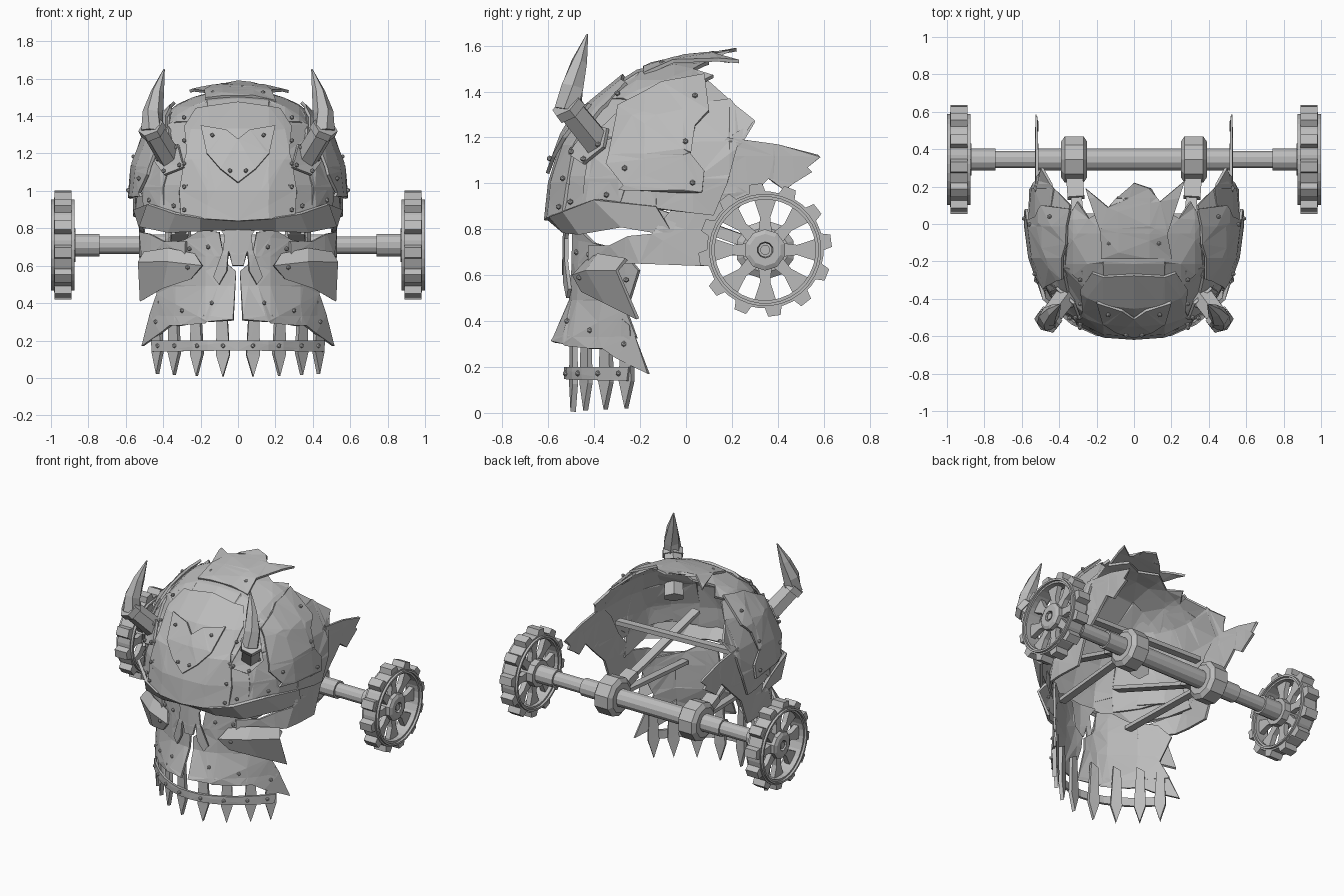
import bpy, bmesh, math, random
from mathutils import Vector, Matrix

random.seed(4)
if "Cube" in bpy.data.objects:
    bpy.data.objects.remove(bpy.data.objects["Cube"], do_unlink=True)

steel = bpy.data.materials.new("grey steel")
steel.use_nodes = True
steel.diffuse_color = (.5, .5, .5, 1)
steel.node_tree.nodes["Principled BSDF"].inputs["Base Color"].default_value = (.5, .5, .5, 1)

CENTRE = Vector((0, .05, .95))
POWER = 2.3


def finish(bm, name, mirror=True, thick=0):
    """Turn a bmesh into an object, optionally mirrored and thickened."""
    bmesh.ops.recalc_face_normals(bm, faces=bm.faces[:])
    if thick and sum(f.normal.dot(f.calc_center_median() - CENTRE) for f in bm.faces) < 0:
        bmesh.ops.reverse_faces(bm, faces=bm.faces[:])
    mesh = bpy.data.meshes.new(name)
    bm.to_mesh(mesh)
    bm.free()
    mesh.materials.append(steel)
    obj = bpy.data.objects.new(name, mesh)
    bpy.context.collection.objects.link(obj)
    if mirror:
        obj.modifiers.new("mirror", 'MIRROR')
    if thick:
        mod = obj.modifiers.new("thickness", 'SOLIDIFY')
        mod.thickness = thick
        mod.offset = 0
    return obj


def skull(axis, lift=0):
    """Surface of the cranium, solved for the missing axis; the brow leans back with height."""
    def place(u, v, extra=0):
        p = [u, v]
        p.insert(axis, 0)
        height = 1.42 if axis == 2 else p[2]
        size = (.555, .66 - .15 * max(0, height - .85), .58)
        total = 0
        for i in range(3):
            d = p[i] - CENTRE[i]
            if i != axis and not (i == 1 and d > 0):
                total += abs(d / size[i]) ** POWER
        reach = size[axis] * max(1 - total, .02) ** (1 / POWER)
        p[axis] = CENTRE[axis] + (-reach if axis == 1 else reach)
        p = Vector(p)
        out = p - CENTRE
        out.y = min(out.y, 0)
        return p + out.normalized() * (lift + extra)
    return place


def jaw(lift=0, flare=0):
    """Curved surface of the lower face."""
    def place(x, z, extra=0):
        y = -.5 + 1.3 * x * x - flare * max(0, .5 - z) * max(0, 1 - 2 * abs(x))
        return Vector((x, y - lift - extra, z))
    return place


def wing(y, z, extra=0):
    """Upright side wall that curls in along the cheek."""
    return Vector((min(.52, .03 + math.sqrt(max(0, y + .5) / 1.3)) + extra, y, z))


def crest(x, y, extra=0):
    return skull(2, .01 + (y + .18) * .1)(x, y, extra)


def plate(name, outline, place, step=.16, thick=.016, mirror=True, rough=.004):
    """Cut an outline into facets and bend it onto a surface."""
    bm = bmesh.new()
    bm.faces.new([bm.verts.new((u, v, 0)) for u, v in outline])
    bmesh.ops.triangulate(bm, faces=bm.faces[:])
    for axis in (0, 1):
        values = [p[axis] for p in outline]
        cut = min(values) + step
        while cut < max(values) - step / 3:
            co, no = Vector(), Vector()
            co[axis], no[axis] = cut, 1
            bmesh.ops.bisect_plane(bm, geom=bm.verts[:] + bm.edges[:] + bm.faces[:],
                                   plane_co=co, plane_no=no)
            cut += step
    for v in bm.verts:
        v.co = place(v.co.x, v.co.y, random.uniform(-rough, rough))
    bmesh.ops.triangulate(bm, faces=bm.faces[:])
    return finish(bm, name, mirror, thick)


def loft(name, rows, thick=.016):
    """Join neighbouring rows of points with faces."""
    bm = bmesh.new()
    grid = [[bm.verts.new(p) for p in row] for row in rows]
    for a, b in zip(grid, grid[1:]):
        for i in range(len(a) - 1):
            bm.faces.new((a[i], a[i + 1], b[i + 1], b[i]))
    return finish(bm, name, True, thick)


def tube(bm, path, sides, axis=None, closed=False):
    """Rings of given radius along a path of (point, radius)."""
    points = [Vector(p) for p, r in path]
    rings = []
    for i, (p, r) in enumerate(path):
        along = axis or points[min(i + 1, len(path) - 1)] - points[max(i - 1, 0)]
        turn = Vector(along).to_track_quat('Z', 'Y')
        angles = [math.tau * (k + .5) / sides for k in range(sides)]
        rings.append([bm.verts.new(points[i] + turn @ Vector((math.cos(a) * r, math.sin(a) * r, 0)))
                      for a in angles])
    pairs = list(zip(rings, rings[1:]))
    if closed:
        pairs.append((rings[-1], rings[0]))
    else:
        bm.faces.new(rings[0])
        bm.faces.new(rings[-1])
    for a, b in pairs:
        for k in range(sides):
            n = (k + 1) % sides
            bm.faces.new((a[k], a[n], b[n], b[k]))


def spike(name, path):
    bm = bmesh.new()
    tube(bm, path, 6)
    return finish(bm, name)


def turned(name, profile, sides, closed=False, mirror=True):
    """Part turned around the axle line from (x, radius) pairs."""
    bm = bmesh.new()
    tube(bm, [((x, HUB.y, HUB.z), r) for x, r in profile], sides, (1, 0, 0), closed)
    return finish(bm, name, mirror)


def bar(name, a, b, width, depth, mirror=True):
    a, b = Vector(a), Vector(b)
    bm = bmesh.new()
    turn = (b - a).to_track_quat('Y', 'Z').to_matrix().to_4x4()
    scale = Matrix.Diagonal((width, (b - a).length, depth, 1))
    bmesh.ops.create_cube(bm, size=1, matrix=Matrix.Translation((a + b) / 2) @ turn @ scale)
    return finish(bm, name, mirror)


def radial(name, count, outline, x0, x1, phase=0):
    """Repeat a (side, radius) outline around the axle between two x planes."""
    bm = bmesh.new()
    for k in range(count):
        spin = Matrix.Translation(HUB) @ Matrix.Rotation(math.tau * k / count + phase, 4, 'X')
        ends = [[bm.verts.new(spin @ Vector((x, s, r))) for s, r in outline] for x in (x0, x1)]
        for ring in ends:
            bm.faces.new(ring)
        for i in range(len(outline)):
            j = (i + 1) % len(outline)
            bm.faces.new((ends[0][i], ends[0][j], ends[1][j], ends[1][i]))
    return finish(bm, name)


def rivets(name, spots, place):
    bm = bmesh.new()
    for u, v in spots:
        bmesh.ops.create_icosphere(bm, subdivisions=1, radius=.013,
                                   matrix=Matrix.Translation(place(u, v)))
    return finish(bm, name)


# Axle, collars and wheels
HUB = Vector((0, .345, .71))
turned("axle", [(-.9, .048), (.9, .048)], 12, mirror=False)
turned("axle_sleeve", [(-.53, .06), (.53, .06)], 12, mirror=False)
turned("axle_collar", [(.25, .1), (.27, .13), (.37, .13), (.39, .1)], 10)
turned("axle_stub", [(.74, .062), (.88, .062)], 12)
turned("wheel_rim", [(.89, .22), (.89, .255), (.985, .255), (.985, .22)], 32, True)
turned("wheel_rim_bead", [(.875, .232), (.875, .245), (1, .245), (1, .232)], 32, True)
turned("wheel_hub", [(.87, .09), (.975, .09), (.985, .07), (.985, .035), (.94, .03), (.87, .03)], 10, True)
turned("axle_tip", [(.9, .022), (.98, .022)], 10)
radial("wheel_spokes", 8, [(-.03, .07), (.03, .07), (.022, .14), (.05, .225), (-.05, .225), (-.022, .14)],
       .915, .95)
radial("wheel_teeth", 12, [(-.037, .25), (.037, .25), (.027, .29), (-.027, .29)], .89, .98, .14)

# Inner frame
bar("upper_strut", (.32, .26, .74), (.25, -.47, 1), .06, .025)
bar("lower_strut", (.31, .25, .7), (.27, -.38, .68), .05, .025)
bar("strut_clamp", (.32, .28, .74), (.31, .14, .79), .09, .05)
bar("cross_bar", (-.5, .03, 1.08), (.5, .03, 1.05), .05, .03, False)

# Cranium plates
plate("forehead_plate", [(0, .84), (.3, .86), (.31, 1), (.27, 1.2), (.28, 1.34), (.22, 1.43), (0, 1.46)],
      skull(1, .01))
plate("temple_plate", [(.28, .87), (.5, .92), (.51, 1.05), (.49, 1.2), (.42, 1.32), (.27, 1.41), (.25, 1.2)],
      skull(1))
plate("side_shell", [(-.45, .92), (-.13, .89), (.12, .86), (.18, 1), (.22, 1.15), (.2, 1.21), (.3, 1.27),
                     (.19, 1.36), (.1, 1.44), (-.1, 1.42), (-.27, 1.33), (-.41, 1.2)], skull(0))
plate("side_panel", [(-.33, 1.08), (-.26, .99), (-.28, .97), (.07, .96), (.08, 1.05), (.02, 1.12),
                     (.04, 1.24), (.1, 1.3), (.08, 1.45), (-.1, 1.42), (-.28, 1.32)], skull(0, .026))
plate("crown_plate", [(0, -.37), (.25, -.33), (.4, -.2), (.44, .08), (.36, .02), (.3, .12), (.24, .03),
                      (.12, .1), (0, .04)], skull(2))
plate("crest_plate", [(-.17, -.18), (.2, -.18), (.17, -.05), (.25, .23), (.13, .12), (.08, .19), (0, .22),
                      (-.06, .12), (-.13, .09), (-.24, .19), (-.17, -.04)], crest, mirror=False)
plate("brow_badge", [(0, 1.04), (.09, 1.11), (.16, 1.19), (.19, 1.33), (.06, 1.31), (0, 1.26)],
      skull(1, .026), rough=.002)
rivets("forehead_rivets", [(.28, z / 100) for z in range(90, 140, 12)], skull(1, .019))
rivets("badge_rivets", [(.13, 1.28), (.04, 1.1)], skull(1, .036))
rivets("temple_rivets", [(.34, .92), (.47, .95), (.48, 1.12), (.44, 1.24)], skull(1, .008))
rivets("side_rivets", [(0, 1.17), (.04, 1.36), (-.25, 1.06), (.03, 1)], skull(0, .034))
rivets("crest_rivets", [(.13, -.1)], crest)

# Brow ridge turning under
loft("brow_ridge", [
    [(0, -.6, .85), (.2, -.59, .86), (.33, -.53, .88), (.48, -.4, .93), (.55, -.13, .9)],
    [(0, -.53, .8), (.2, -.53, .79), (.37, -.46, .78), (.52, -.28, .81), (.51, -.05, .77)]], .02)

# Rear wing and cheek arm
plate("side_wing", [(-.42, .73), (-.42, .65), (-.2, .65), (.08, .64), (.15, .82), (.28, .94), (.36, 1.02),
                    (.43, .97), (.47, 1), (.55, 1.05), (.53, 1.07), (.58, 1.12), (.4, 1.17), (.18, 1.2),
                    (.08, 1.1), (0, .95), (-.06, .78), (-.15, .78), (-.25, .77), (-.33, .73)], wing,
      rough=.002)

# Face plates
plate("lip_plate", [(.025, .31), (.16, .3), (.19, .35), (.3, .28), (.36, .28), (.41, .24), (.51, .17),
                    (.47, .33), (.43, .45), (.48, .62), (.42, .71), (.28, .74), (.2, .79), (.1, .78),
                    (.07, .62), (.01, .57)], jaw(0, .45))
plate("nose_guard", [(0, .82), (.11, .82), (.07, .76), (.08, .68), (.13, .54), (.1, .5), (.06, .57),
                     (.05, .68), (.03, .6), (0, .6)], jaw(.03), rough=.003)
loft("cheek_bone", [[(.23, -.43, .66), (.37, -.38, .69), (.5, -.26, .67)],
                    [(.19, -.49, .6), (.37, -.43, .62), (.53, -.3, .62)],
                    [(.25, -.45, .53), (.4, -.35, .48), (.52, -.21, .41)]])
rivets("cheek_rivets", [(.27, .59), (.45, .52), (.48, .58)], jaw(.06))
rivets("lip_rivets", [(.14, .4), (.3, .36), (.44, .3), (.16, .7), (.26, .69)], jaw(.011, .45))

# Teeth held by a riveted band
TEETH = [.08, .22, .34, .43]
for i, x in enumerate(TEETH):
    w = .036 - .004 * i
    low = .005 + .005 * i
    plate("tooth", [(x, low), (x + w, low + .12), (x + w * .8, .38), (x - w * .5, .41), (x - w, low + .12)],
          jaw(0), thick=.024, rough=0)
plate("tooth_band", [(0, .148), (.455, .14), (.46, .2), (0, .2)], jaw(.022), step=.08, rough=.002)
rivets("band_rivets", [(x, .172) for x in TEETH], jaw(.034))

# Horns in bolted sockets
spike("horn_socket", [((.33, -.34, 1.12), .068), ((.465, -.52, 1.34), .062)])
spike("horn_collar", [((.45, -.5, 1.315), .074), ((.468, -.524, 1.345), .072)])
spike("horn", [((.46, -.515, 1.32), .06), ((.455, -.495, 1.42), .055), ((.43, -.465, 1.53), .036),
               ((.395, -.43, 1.65), .004)])
plate("horn_base", [(.28, 1.12), (.38, 1.08), (.43, 1.15), (.4, 1.23), (.31, 1.24)], skull(1, .02), rough=0)
rivets("horn_rivets", [(.3, 1.13), (.38, 1.1), (.41, 1.16), (.32, 1.22)], skull(1, .03))
